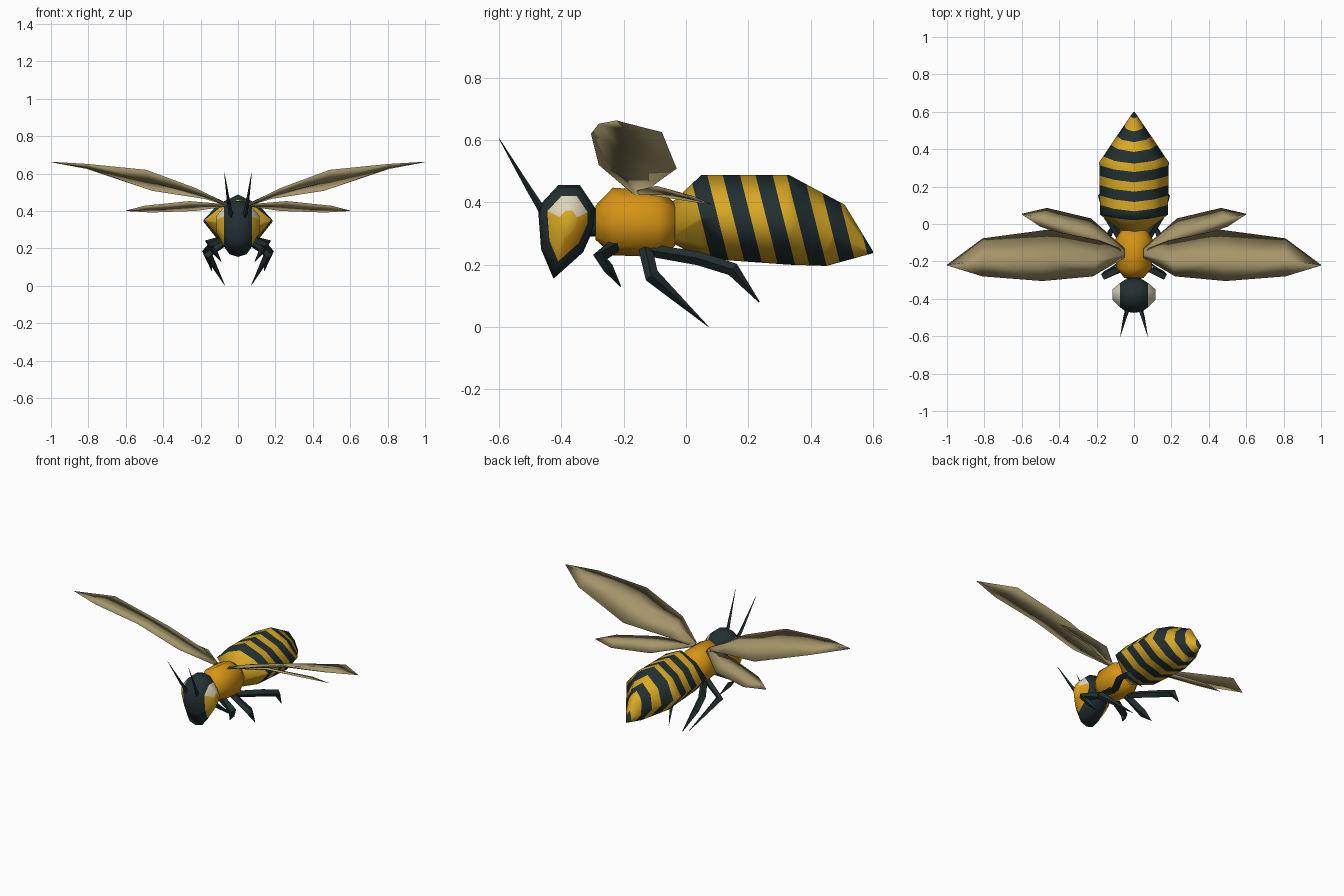
import bpy, bmesh, math
from mathutils import Vector

if "Cube" in bpy.data.objects:
    bpy.data.objects.remove(bpy.data.objects["Cube"])


def mat(name, r, g, b):
    m = bpy.data.materials.new(name)
    lin = [((c / 255 + 0.055) / 1.055) ** 2.4 for c in (r, g, b)]
    m.diffuse_color = (*lin, 1)
    m.use_nodes = True
    m.node_tree.nodes["Principled BSDF"].inputs["Base Color"].default_value = m.diffuse_color
    return m


DARK = mat("dark_slate", 34, 48, 50)
YELLOW = mat("stripe_yellow", 218, 170, 36)
ORANGE = mat("amber_orange", 214, 148, 20)
CREAM = mat("eye_cream", 222, 212, 185)
BROWN = mat("eye_rust", 190, 108, 60)
WING = mat("wing_tan", 165, 150, 106)


def loft(name, rings, mats, smooth=True, edit=None):
    """Skin a list of equal-length closed rings, with capped ends."""
    bm = bmesh.new()
    vs = [[bm.verts.new(p) for p in ring] for ring in rings]
    n = len(rings[0])
    for a, b in zip(vs, vs[1:]):
        for i in range(n):
            j = (i + 1) % n
            bm.faces.new((a[i], a[j], b[j], b[i]))
    bm.faces.new(vs[0][::-1])
    bm.faces.new(vs[-1])
    bmesh.ops.recalc_face_normals(bm, faces=bm.faces[:])
    if edit:
        edit(bm)
    me = bpy.data.meshes.new(name)
    bm.to_mesh(me)
    bm.free()
    for m in mats:
        me.materials.append(m)
    for p in me.polygons:
        p.use_smooth = smooth
    ob = bpy.data.objects.new(name, me)
    bpy.context.collection.objects.link(ob)
    return ob


def body_ring(y, top, bottom, half, shear=0.0):
    """Eight-sided rounded-diamond section of the body."""
    mid = (top + bottom) / 2
    up, dn = top - mid, mid - bottom
    pts = [(0, up), (.58, up * .62), (1, 0), (.58, -dn * .68)]
    pts += [(0, -dn), (-.58, -dn * .68), (-1, 0), (-.58, up * .62)]
    return [(x * half, y + shear * z, mid + z) for x, z in pts]


# Abdomen: cut along slanted planes, then striped by band
SLANT = 0.25
EDGES = [.045, .10, .15, .205, .255, .31, .355, .41, .455, .505, .55]


def stripes(bm):
    nrm = Vector((0, 1, SLANT))
    for e in EDGES:
        bmesh.ops.bisect_plane(bm, geom=bm.verts[:] + bm.edges[:] + bm.faces[:],
                               plane_co=(0, e, .36), plane_no=nrm)
    for f in bm.faces:
        c = f.calc_center_median()
        s = c.y + SLANT * (c.z - .36)
        f.material_index = sum(s > e for e in EDGES) % 2


loft("abdomen", [body_ring(-.045, .40, .27, .055),
                 body_ring(.05, .488, .22, .182),
                 body_ring(.33, .488, .20, .186),
                 body_ring(.48, .392, .196, .085, .3),
                 body_ring(.60, .243, .237, .003)], [YELLOW, DARK], edit=stripes)


# Thorax
def barrel(y, top, bottom, half):
    mid, h = (top + bottom) / 2, (top - bottom) / 2
    return [(half * math.sin(a), y, mid + h * math.cos(a))
            for a in (math.tau * i / 8 for i in range(8))]


loft("thorax", [barrel(-.29, .39, .28, .05), barrel(-.235, .447, .23, .095),
                barrel(-.09, .437, .225, .105), barrel(-.035, .40, .26, .07)],
     [ORANGE])
loft("neck", [barrel(-.32, .37, .29, .035), barrel(-.27, .38, .29, .045)], [DARK])

# Head: side outline scaled down toward each bulging eye
OUTLINE = [(-.41, .455), (-.34, .455), (-.29, .38), (-.29, .33),
           (-.33, .24), (-.425, .155), (-.465, .25), (-.475, .385)]


def head_ring(x, s):
    return [(x, -.375 + (y + .375) * s, .34 + (z - .34) * s) for y, z in OUTLINE]


def eyes(bm):
    for f in bm.faces:
        c = f.calc_center_median()
        if abs(c.x) < .08:
            continue
        if abs(c.x) > .11:
            f.material_index = 1
        elif c.z > .375 and c.y > -.41:
            f.material_index = 3
        elif c.z > .33 and c.y < -.39:
            f.material_index = 4
        else:
            f.material_index = 2 if c.y > -.38 else 1


half = [(.115, .3), (.075, .7), (.045, .93)]
loft("head", [head_ring(-x, s) for x, s in half] + [head_ring(0, 1)]
     + [head_ring(x, s) for x, s in half[::-1]],
     [DARK, YELLOW, ORANGE, CREAM, BROWN], edit=eyes)


# Tapered tube through a few points, used for legs and antennae
def tube(name, pts, radii, side, n=4):
    pts = [Vector((p[0] * side, p[1], p[2])) for p in pts]
    rings = []
    for i, (p, r) in enumerate(zip(pts, radii)):
        d = (pts[min(i + 1, len(pts) - 1)] - pts[max(i - 1, 0)]).normalized()
        u = d.cross(Vector((1, 0, 0))).normalized()
        v = d.cross(u)
        rings.append([p + r * (u * math.cos(a) + v * math.sin(a))
                      for a in (math.tau * k / n for k in range(n))])
    loft(name, rings, [DARK], smooth=False)


# Wing: lens-shaped sections from front edge to back edge
def wing(name, sections, side):
    rings = []
    for f, b, t in sections:
        f, b = Vector(f), Vector(b)
        m = f.lerp(b, .42)
        up = Vector((0, 0, t))
        rings.append([(p.x * side, p.y, p.z) for p in (f, m + up, b, m - up)])
    loft(name, rings, [WING])


FORE = [((.05, -.18, .435), (.05, -.14, .425), .008),
        ((.22, -.28, .52), (.18, -.09, .465), .012),
        ((.49, -.305, .62), (.46, -.03, .508), .014),
        ((.81, -.28, .652), (.81, -.077, .625), .01),
        ((1.0, -.222, .663), (1.0, -.218, .661), .001)]
HIND = [((.05, -.17, .435), (.05, -.13, .425), .006),
        ((.26, -.095, .453), (.23, .03, .40), .008),
        ((.50, -.015, .428), (.465, .086, .392), .006),
        ((.60, .051, .402), (.60, .055, .40), .001)]

for side, tag in ((1, "right"), (-1, "left")):
    wing("fore_wing_" + tag, FORE, side)
    wing("hind_wing_" + tag, HIND, side)
    tube("antenna_" + tag, [(.03, -.44, .34), (.05, -.505, .445), (.073, -.6, .605)],
         [.014, .009, .001], side)
    tube("front_leg_" + tag, [(.05, -.23, .26), (.16, -.275, .225), (.13, -.25, .19),
                              (.09, -.21, .13)], [.022, .024, .017, .002], side)
    tube("middle_leg_" + tag, [(.05, -.13, .25), (.16, -.11, .165), (.07, .072, .001)],
         [.022, .024, .001], side)
    tube("rear_leg_" + tag, [(.05, -.11, .245), (.14, .04, .22), (.17, .15, .185),
                             (.14, .235, .08)], [.02, .022, .022, .002], side)
